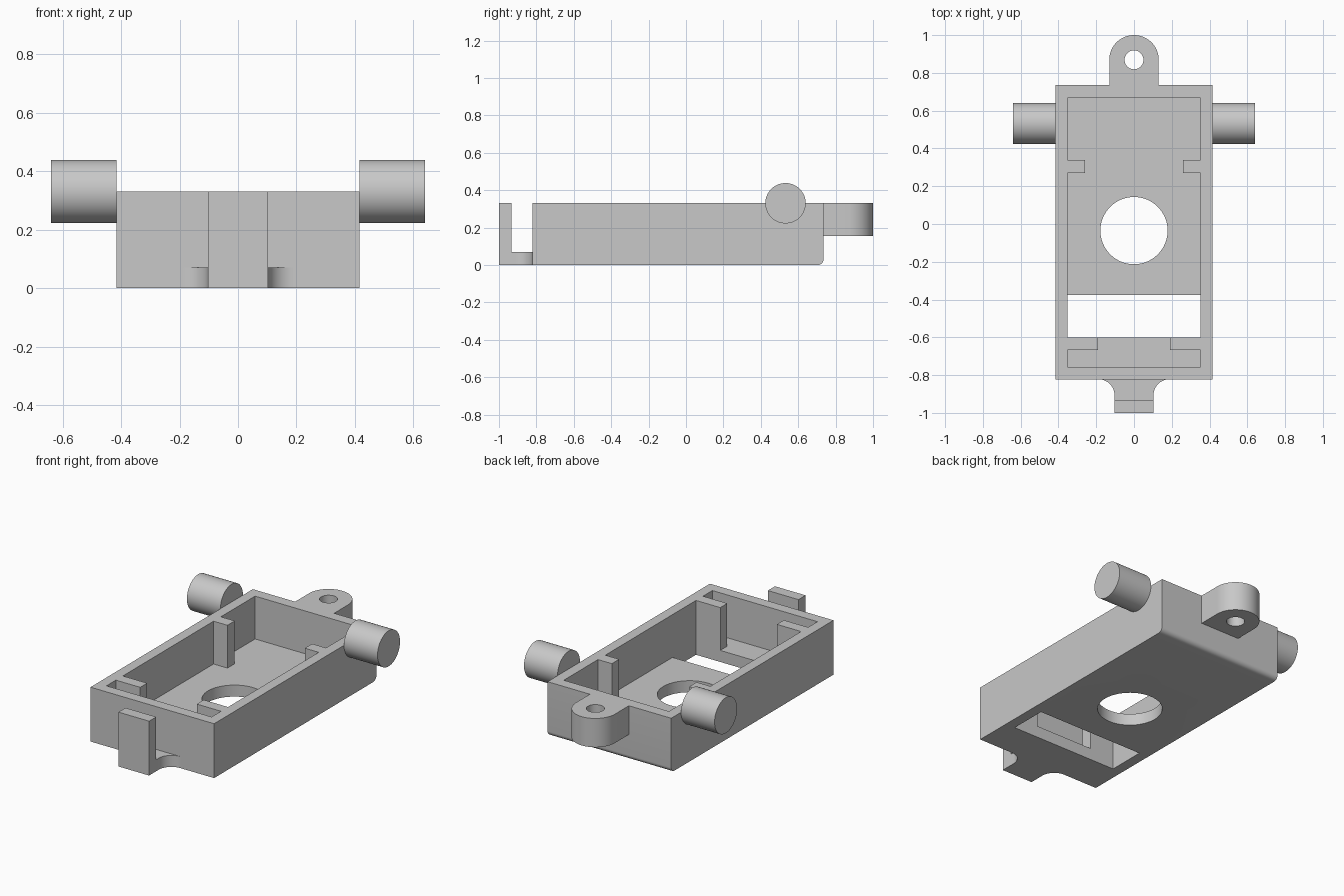
import bpy, bmesh
from math import cos, sin, pi
from mathutils import Vector

cube = bpy.data.objects.get("Cube")
if cube:
    bpy.data.objects.remove(cube, do_unlink=True)

grey = bpy.data.materials.new("light grey plastic")
grey.use_nodes = True
colour = (0.58, 0.58, 0.58, 1)
grey.diffuse_color = colour
grey.node_tree.nodes["Principled BSDF"].inputs["Base Color"].default_value = colour

W, FRONT, BACK, TOP, FLOOR = 0.415, -0.822, 0.735, 0.33, 0.07
IN = 0.353          # half width of the cavity
WINDOW_FRONT = -0.6


def arc(cx, cy, r, start, end, n=24):
    """Points along an arc, angles in half turns."""
    angles = [pi * (start + (end - start) * i / n) for i in range(n + 1)]
    return [(cx + r * cos(a), cy + r * sin(a)) for a in angles]


def circle(cx, cy, r, n=64):
    return arc(cx, cy, r, 0, 2, n)[:-1]


def mirrored(half):
    """Close a +x half outline with its mirror image."""
    return half + [(-x, y) for x, y in reversed(half)]


def prism(name, outline, lo, hi, axis="z"):
    """Extrude an outline: (x, y) along z, or (y, z) along x."""
    def place(p, d):
        return (p[0], p[1], d) if axis == "z" else (d, p[0], p[1])
    bm = bmesh.new()
    face = bm.faces.new([bm.verts.new(place(p, lo)) for p in outline])
    out = bmesh.ops.extrude_face_region(bm, geom=[face])
    move = Vector(place((0, 0), hi - lo))
    bmesh.ops.translate(bm, vec=move,
                        verts=[g for g in out["geom"] if isinstance(g, bmesh.types.BMVert)])
    bmesh.ops.recalc_face_normals(bm, faces=bm.faces)
    mesh = bpy.data.meshes.new(name)
    bm.to_mesh(mesh)
    bm.free()
    mesh.materials.append(grey)
    obj = bpy.data.objects.new(name, mesh)
    bpy.context.collection.objects.link(obj)
    return obj


def cut(obj, *cutters):
    """Subtract the cutters and bake the result."""
    for c in cutters:
        mod = obj.modifiers.new("cut", "BOOLEAN")
        mod.operation, mod.solver, mod.object = "DIFFERENCE", "EXACT", c
    graph = bpy.context.evaluated_depsgraph_get()
    baked = bpy.data.meshes.new_from_object(obj.evaluated_get(graph))
    obj.modifiers.clear()
    obj.data = baked
    for c in cutters:
        bpy.data.objects.remove(c, do_unlink=True)


# Open tray with a rounded lower back edge
r = 0.03
side = [(FRONT, 0)] + arc(BACK - r, r, r, -0.5, 0, 8) + [(BACK, TOP), (FRONT, TOP)]
tray = prism("tray", side, -W, W, "x")

# Cavity outline leaves the corner stops and side ribs standing
cavity = prism("cavity_cutter", mirrored([
    (IN, -0.757), (IN, -0.667), (0.19, -0.667), (0.19, WINDOW_FRONT),
    (IN, WINDOW_FRONT), (IN, 0.27), (0.26, 0.27), (0.26, 0.34),
    (IN, 0.34), (IN, 0.668)]), FLOOR, TOP + 0.1)
window = prism("window_cutter", mirrored([(IN, WINDOW_FRONT), (IN, -0.375)]), -0.1, 0.1)
floor_hole = prism("floor_hole_cutter", circle(0, -0.035, 0.178), -0.1, 0.1)
cut(tray, cavity, window, floor_hole)

# Rear lug with a screw hole
lug_r = 0.131
lug_y = 1 - lug_r
lug = prism("rear_lug", [(-lug_r, BACK), (lug_r, BACK)] + arc(0, lug_y, lug_r, 0, 1, 40),
            0.155, TOP)
cut(lug, prism("lug_hole_cutter", circle(0, lug_y, 0.05, 40), 0, 0.5))

# Side pivots
for name, s in (("left_pivot", 1), ("right_pivot", -1)):
    prism(name, circle(0.532, TOP, 0.108), *sorted((s * W, s * 0.64)), "x")

# Front clip: filleted foot and upright tab, one stepped piece each
CLIP, f = 0.103, 0.085
prism("clip_foot", mirrored(arc(CLIP + f, FRONT - f, f, 0.5, 1, 16) + [(CLIP, -0.932)]), 0, FLOOR)
prism("clip_tab", mirrored([(CLIP, -0.932), (CLIP, -1)]), 0, TOP)

# Smooth the round parts, keep edges sharp
for obj in bpy.context.collection.objects:
    if obj.type == "MESH" and grey.name in obj.data.materials:
        bpy.ops.object.select_all(action="DESELECT")
        obj.select_set(True)
        bpy.context.view_layer.objects.active = obj
        bpy.ops.object.shade_smooth_by_angle(angle=pi / 6)
